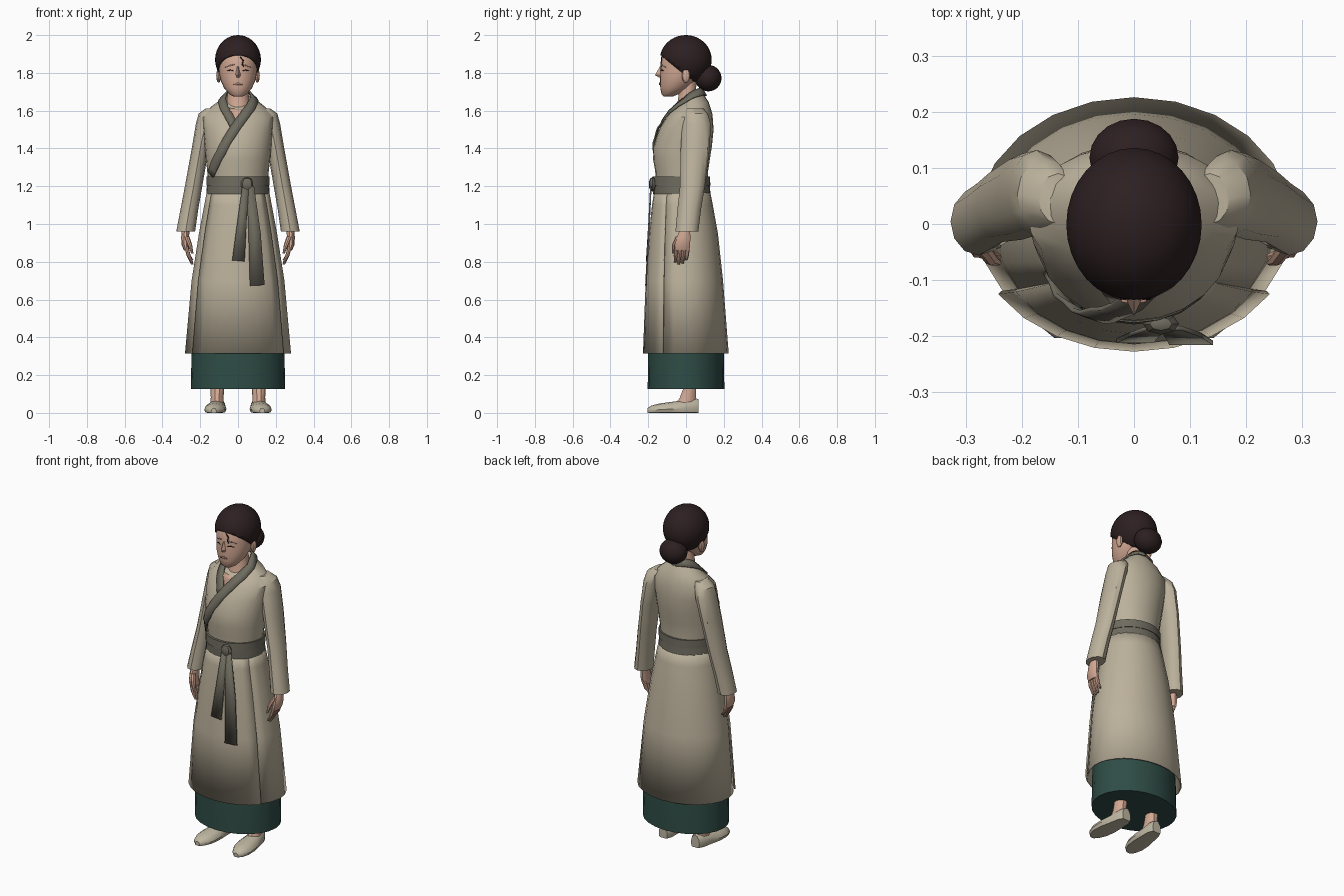
import bpy, bmesh, math
from mathutils import Vector
from mathutils.bvhtree import BVHTree


def material(name, r, g, b):
    m = bpy.data.materials.new(name)
    m.diffuse_color = (r, g, b, 1)
    return m


ROBE = material("beige cloth", 0.50, 0.44, 0.33)
SASH = material("grey olive cloth", 0.155, 0.145, 0.112)
GREEN = material("dark green cloth", 0.028, 0.072, 0.06)
SKIN = material("skin", 0.64, 0.39, 0.29)
LIP = material("lip", 0.46, 0.24, 0.19)
HAIR = material("dark brown hair", 0.026, 0.014, 0.015)
SHOE = material("pale shoe cloth", 0.52, 0.47, 0.36)


def finish(name, bm, mat, thick=0):
    bmesh.ops.recalc_face_normals(bm, faces=bm.faces)
    me = bpy.data.meshes.new(name)
    bm.to_mesh(me)
    ob = bpy.data.objects.new(name, me)
    bpy.context.collection.objects.link(ob)
    me.materials.append(mat)
    if thick:
        mod = ob.modifiers.new("thickness", 'SOLIDIFY')
        mod.thickness, mod.offset = abs(thick), (-1 if thick < 0 else 0)
    tree = BVHTree.FromBMesh(bm)
    bm.free()
    return tree


def join_rings(name, rings, mat, closed=True, thick=0):
    """Bridge a list of point rings; closed rings are capped."""
    bm = bmesh.new()
    vs = [[bm.verts.new(p) for p in r] for r in rings]
    n = len(vs[0])
    for a, b in zip(vs, vs[1:]):
        for i in range(n if closed else n - 1):
            j = (i + 1) % n
            bm.faces.new((a[i], a[j], b[j], b[i]))
    if closed:
        bm.faces.new(vs[0])
        bm.faces.new(vs[-1])
    return finish(name, bm, mat, thick)


def loft(name, rings, mat, n=20, s=1, arc=None, thick=0):
    """Rings are (z, centre x, half width, front y, back y, optional tilt)."""
    out = []
    for z, cx, rx, yf, yb, *t in rings:
        cy, ry, tilt = (yf + yb) / 2, (yb - yf) / 2, t[0] if t else 0
        a0, a1 = arc or (0, 360)
        pts = []
        for i in range(n):
            a = math.radians(a0 + (a1 - a0) * i / (n - 1 if arc else n))
            y = ry * math.sin(a)
            pts.append((s * (cx + rx * math.cos(a)), cy + y, z + tilt * y))
        out.append(pts)
    return join_rings(name, out, mat, arc is None, thick)


def ribbon(name, pts, widths, mat, tree=None, off=0.006, thick=0.008, steps=4):
    """Flat strip along a path, laid on a surface if a tree is given."""
    pts = [Vector(p) for p in pts]
    path = []
    for i in range(len(pts) - 1):
        for k in range(steps):
            f = k / steps
            path.append((pts[i].lerp(pts[i + 1], f), widths[i] * (1 - f) + widths[i + 1] * f))
    path.append((pts[-1], widths[-1]))
    laid = []
    for p, w in path:
        nrm = Vector((0, -1, 0))
        if tree:
            loc, nrm, _, _ = tree.find_nearest(p)
            p = loc + nrm * off
        laid.append((p, nrm, w))
    rows = []
    for i, (p, nrm, w) in enumerate(laid):
        t = laid[min(i + 1, len(laid) - 1)][0] - laid[max(i - 1, 0)][0]
        side = t.cross(nrm).normalized() * w / 2
        rows.append((p - side, p + side))
    join_rings(name, rows, mat, False, thick)


def ball(name, c, r, mat, seg=16, cut=None, thick=0):
    bm = bmesh.new()
    bmesh.ops.create_uvsphere(bm, u_segments=seg, v_segments=seg * 2 // 3, radius=1)
    for v in bm.verts:
        v.co = Vector([c[i] + r[i] * v.co[i] for i in range(3)])
    if cut:
        bmesh.ops.bisect_plane(bm, geom=bm.verts[:] + bm.edges[:] + bm.faces[:],
                               plane_co=cut[0], plane_no=cut[1], clear_inner=True)
    finish(name, bm, mat, thick)


def tube(name, pts, radii, mat, n=8):
    rings = []
    for p, r in zip(pts, radii):
        rings.append([(p[0] + r * math.cos(a), p[1] + r * math.sin(a), p[2])
                      for a in [2 * math.pi * i / n for i in range(n)]])
    join_rings(name, rings, mat)


# Underskirt
loft("underskirt", [(0.127, 0, 0.25, -0.203, 0.203), (0.35, 0, 0.245, -0.2, 0.2),
                    (0.6, 0, 0.225, -0.185, 0.18)], GREEN, 24)

# Robe skirt: back panel wraps the sides, front panel overlaps it at the slits
skirt = [(1.19, 0.158, -0.16, 0.12), (1.1, 0.175, -0.173, 0.138), (0.95, 0.203, -0.187, 0.165),
         (0.7, 0.242, -0.203, 0.192), (0.315, 0.277, -0.215, 0.222)]
loft("robe_back_panel", [(z, 0, rx, f, b) for z, rx, f, b in skirt], ROBE, 17,
     arc=(-34, 214), thick=0.008)
loft("robe_front_panel", [(z, 0, rx * (1.01 + 0.02 * i / 4), f * (1.01 + 0.03 * i / 4), b)
                          for i, (z, rx, f, b) in enumerate(skirt)], ROBE, 9,
     arc=(-147, -33), thick=0.008)

# Bodice
torso = loft("bodice", [(1.18, 0, 0.155, -0.16, 0.117), (1.28, 0, 0.163, -0.163, 0.117),
                        (1.34, 0, 0.17, -0.174, 0.126), (1.41, 0, 0.176, -0.172, 0.137),
                        (1.5, 0, 0.185, -0.143, 0.146), (1.57, 0, 0.19, -0.108, 0.14, 0.1),
                        (1.615, 0, 0.145, -0.09, 0.12, 0.3),
                        (1.655, 0, 0.078, -0.075, 0.078, 0.7)], ROBE, 24)

# Crossed collar and the skin in its opening
ribbon("chest", [(0.005, -0.08, 1.615), (-0.012, -0.13, 1.54)], [0.11, 0.03], SKIN, torso, 0.003, 0.003)
ribbon("under_collar", [(0, 0.1, 1.7), (-0.06, 0.06, 1.69), (-0.085, 0, 1.655), (-0.075, -0.06, 1.62),
                        (-0.02, -0.14, 1.52)], [0.045] * 5, SASH, torso, 0.005)
ribbon("over_collar", [(0, 0.1, 1.7), (0.06, 0.06, 1.69), (0.085, 0, 1.655), (0.07, -0.06, 1.625),
                       (0.035, -0.11, 1.58), (-0.02, -0.15, 1.5), (-0.09, -0.16, 1.38),
                       (-0.145, -0.1, 1.26)], [0.045] * 3 + [0.052] * 5, SASH, torso, 0.009)

# Sash, knot and hanging tails
loft("sash_lower", [(1.158, 0, 0.168, -0.174, 0.13), (1.212, 0, 0.164, -0.174, 0.125)], SASH, 24)
loft("sash_upper", [(1.205, 0, 0.168, -0.179, 0.129), (1.252, 0, 0.168, -0.176, 0.127)], SASH, 24)
ball("sash_knot", (0.048, -0.178, 1.21), (0.034, 0.02, 0.038), SASH, 8)
ribbon("sash_tail_short", [(0.04, -0.186, 1.2), (0.02, -0.196, 1.0), (0.002, -0.208, 0.805)],
       [0.035, 0.05, 0.066], SASH, steps=1)
ribbon("sash_tail_long", [(0.065, -0.186, 1.2), (0.088, -0.198, 0.95), (0.102, -0.212, 0.675)],
       [0.04, 0.065, 0.078], SASH, steps=1)

for s, side in ((1, "left"), (-1, "right")):
    # Sleeve
    loft(side + "_sleeve", [(1.612, 0.135, 0.035, 0.0, 0.09), (1.585, 0.158, 0.05, -0.01, 0.115),
                            (1.53, 0.173, 0.05, -0.02, 0.132), (1.4, 0.2, 0.045, -0.028, 0.125),
                            (1.2, 0.235, 0.046, -0.032, 0.1), (1.08, 0.257, 0.047, -0.045, 0.08),
                            (0.96, 0.277, 0.05, -0.056, 0.065)], ROBE, 12, s)
    # Hand
    loft(side + "_palm", [(0.98, 0.276, 0.02, -0.03, 0.022), (0.93, 0.28, 0.021, -0.05, 0.025),
                          (0.89, 0.279, 0.02, -0.062, 0.024), (0.86, 0.272, 0.014, -0.06, 0.02)],
         SKIN, 10, s)
    for i, (y, z) in enumerate(((-0.05, 0.795), (-0.03, 0.785), (-0.01, 0.79), (0.009, 0.81))):
        tube(f"{side}_finger_{i + 1}", [(s * 0.274, y, 0.88), (s * 0.262, y - 0.004, 0.835),
                                        (s * 0.242, y - 0.008, z)], [0.011, 0.011, 0.006], SKIN)
    tube(side + "_thumb", [(s * 0.272, -0.04, 0.935), (s * 0.255, -0.062, 0.89),
                           (s * 0.242, -0.068, 0.845)], [0.014, 0.012, 0.006], SKIN)
    # Ankle and shoe
    loft(side + "_ankle", [(0.045, 0.112, 0.036, -0.06, 0.05), (0.08, 0.11, 0.034, -0.035, 0.054),
                           (0.14, 0.11, 0.036, -0.012, 0.056)], SKIN, 10, s)
    shoe = []
    for y, cx, w, h in ((-0.203, 0.128, 0.014, 0.025), (-0.185, 0.128, 0.036, 0.038),
                        (-0.14, 0.124, 0.055, 0.05), (-0.08, 0.119, 0.058, 0.058),
                        (-0.02, 0.113, 0.05, 0.066), (0.035, 0.108, 0.044, 0.078),
                        (0.066, 0.107, 0.028, 0.074)):
        shoe.append([(s * (cx + w * math.cos(k * math.pi / 6)), y,
                      max(0, h * (0.35 + 0.65 * math.sin(k * math.pi / 6)))) for k in range(12)])
    join_rings(side + "_shoe", shoe, SHOE)
    # Ear
    ball(side + "_ear", (s * 0.103, 0.0, 1.785), (0.013, 0.022, 0.038), SKIN, 10)

# Neck and head
loft("neck", [(1.58, 0, 0.07, -0.06, 0.07), (1.65, 0, 0.06, -0.045, 0.062),
              (1.72, 0, 0.052, -0.035, 0.055), (1.82, 0, 0.055, -0.04, 0.06)], SKIN, 14)
head = loft("head", [(1.675, 0, 0.025, -0.118, -0.07), (1.687, 0, 0.046, -0.13, -0.04),
                     (1.72, 0, 0.074, -0.136, 0.02), (1.76, 0, 0.092, -0.138, 0.055),
                     (1.8, 0, 0.1, -0.137, 0.085), (1.84, 0, 0.104, -0.134, 0.1),
                     (1.88, 0, 0.104, -0.13, 0.1), (1.91, 0, 0.097, -0.116, 0.095),
                     (1.95, 0, 0.07, -0.075, 0.07)], SKIN, 24)

# Facial features
join_rings("nose", [[(-0.006, -0.13, 1.835), (0, -0.138, 1.835), (0.006, -0.13, 1.835)],
                    [(-0.016, -0.13, 1.79), (0, -0.164, 1.788), (0.016, -0.13, 1.79)],
                    [(-0.012, -0.13, 1.776), (0, -0.145, 1.776), (0.012, -0.13, 1.776)]], SKIN)
ribbon("mouth", [(-0.024, -0.14, 1.738), (0, -0.15, 1.742), (0.024, -0.14, 1.738)],
       [0.003, 0.012, 0.003], LIP, head, 0.003, 0.005)
for s, side in ((1, "left"), (-1, "right")):
    ribbon(side + "_eye", [(s * 0.024, -0.14, 1.812), (s * 0.042, -0.13, 1.815), (s * 0.06, -0.12, 1.81)],
           [0.002, 0.006, 0.002], HAIR, head, 0.001, 0.003)
    ribbon(side + "_brow", [(s * 0.02, -0.14, 1.846), (s * 0.045, -0.13, 1.84), (s * 0.07, -0.11, 1.83)],
           [0.005, 0.005, 0.002], LIP, head, 0.001, 0.003)
ribbon("loose_strand", [(0.012, -0.13, 1.885), (0.028, -0.13, 1.865), (0.022, -0.13, 1.845),
                        (0.03, -0.13, 1.832)], [0.006, 0.006, 0.005, 0.003], HAIR, head, 0.003, 0.004)

# Hair cap cut along the hairline, with a bun behind
ball("hair_cap", (0, -0.001, 1.87), (0.121, 0.137, 0.13), HAIR, 32,
     cut=((0, -0.13, 1.89), (0, 0.63, 0.77)), thick=-0.014)
ball("hair_bun", (0, 0.118, 1.772), (0.08, 0.07, 0.07), HAIR, 20)

# Smooth shading with sharp edges kept
bpy.ops.object.select_all(action='SELECT')
bpy.context.view_layer.objects.active = bpy.data.objects["bodice"]
bpy.ops.object.shade_smooth_by_angle(angle=math.radians(35))
